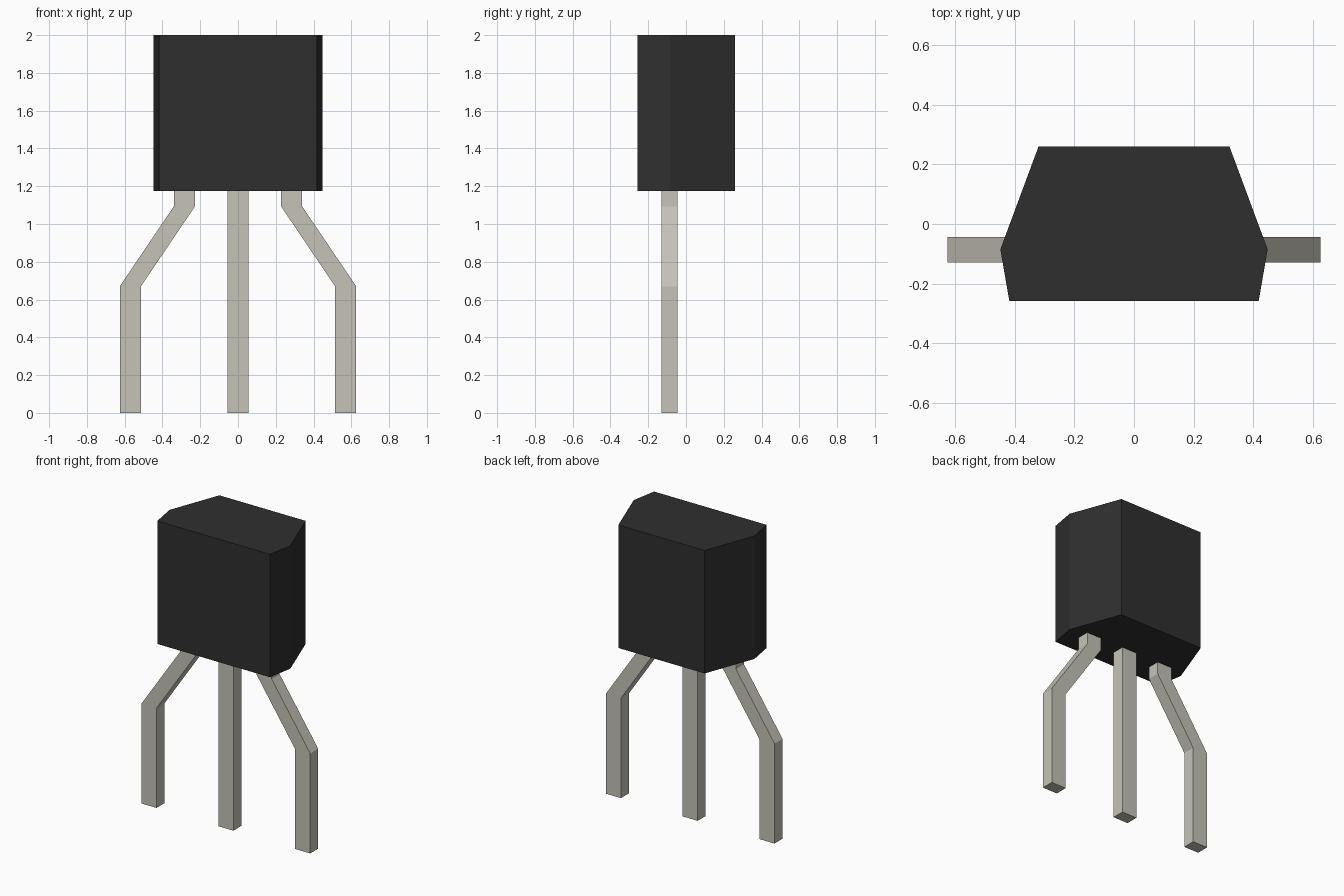
import bpy
import bmesh
from mathutils import Vector

cube = bpy.data.objects.get("Cube")
if cube:
    bpy.data.objects.remove(cube, do_unlink=True)


def make_material(name, rgb):
    mat = bpy.data.materials.new(name)
    mat.use_nodes = True
    mat.diffuse_color = (*rgb, 1)
    bsdf = mat.node_tree.nodes["Principled BSDF"]
    bsdf.inputs["Base Color"].default_value = (*rgb, 1)
    bsdf.inputs["Roughness"].default_value = 0.7
    return mat


def extrude_outline(name, points, offset, mat):
    """Close an outline into a face and extrude it into a flat-sided solid."""
    bm = bmesh.new()
    face = bm.faces.new([bm.verts.new(p) for p in points])
    result = bmesh.ops.extrude_face_region(bm, geom=[face], use_keep_orig=True)
    moved = [v for v in result["geom"] if isinstance(v, bmesh.types.BMVert)]
    bmesh.ops.translate(bm, verts=moved, vec=Vector(offset))
    bmesh.ops.recalc_face_normals(bm, faces=bm.faces)
    mesh = bpy.data.meshes.new(name)
    bm.to_mesh(mesh)
    bm.free()
    mesh.materials.append(mat)
    obj = bpy.data.objects.new(name, mesh)
    bpy.context.scene.collection.objects.link(obj)
    return obj


black = make_material("black plastic", (0.028, 0.028, 0.028))
metal = make_material("tinned metal", (0.56, 0.545, 0.475))

# Moulded body: symmetrical six-sided outline, extruded upwards
BODY_BOTTOM, BODY_TOP = 1.175, 2.0
half = [(0.418, -0.258), (0.448, -0.085), (0.32, 0.26)]
outline = half + [(-x, y) for x, y in reversed(half)]
extrude_outline("body", [(x, y, BODY_BOTTOM) for x, y in outline],
                (0, 0, BODY_TOP - BODY_BOTTOM), black)

# Leads: square bars following a centre line, just entering the body
LEAD_HALF, LEAD_FRONT, LEAD_DEPTH = 0.056, -0.129, 0.085


def make_lead(name, path):
    right = [(x + LEAD_HALF, LEAD_FRONT, z) for x, z in path]
    left = [(x - LEAD_HALF, LEAD_FRONT, z) for x, z in reversed(path)]
    extrude_outline(name, right + left, (0, LEAD_DEPTH, 0), metal)


lead_top = BODY_BOTTOM + 0.01
make_lead("middle_lead", [(0, 0), (0, lead_top)])
for side, sign in (("left", 1), ("right", -1)):
    make_lead(side + "_lead", [(sign * 0.57, 0), (sign * 0.57, 0.67),
                               (sign * 0.284, 1.093), (sign * 0.284, lead_top)])
